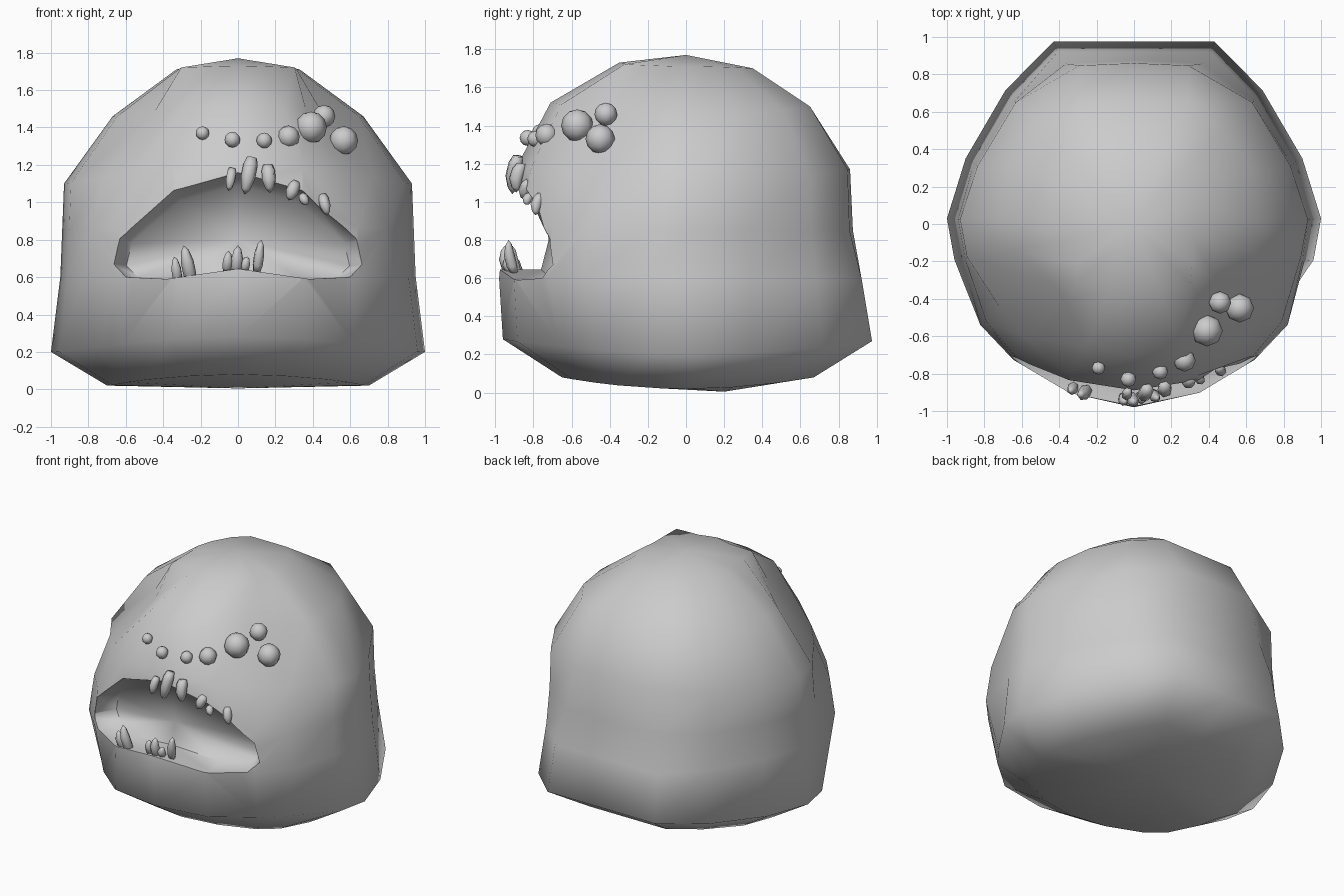
import bpy, bmesh, math
from mathutils import Vector

if "Cube" in bpy.data.objects:
    bpy.data.objects.remove(bpy.data.objects["Cube"])

grey = bpy.data.materials.new("warm grey")
grey.diffuse_color = (0.6, 0.6, 0.6, 1)
grey.use_nodes = True
grey.node_tree.nodes["Principled BSDF"].inputs["Base Color"].default_value = grey.diffuse_color


def make_object(name, bm):
    bmesh.ops.recalc_face_normals(bm, faces=bm.faces)
    mesh = bpy.data.meshes.new(name)
    bm.to_mesh(mesh)
    bm.free()
    mesh.materials.append(grey)
    for p in mesh.polygons:
        p.use_smooth = True
    ob = bpy.data.objects.new(name, mesh)
    bpy.context.collection.objects.link(ob)
    return ob


def bridge(bm, rings):
    for a, b in zip(rings, rings[1:]):
        for i in range(len(a)):
            j = (i + 1) % len(a)
            bm.faces.new((a[i], a[j], b[j], b[i]))


def fan(bm, ring, tip):
    for i in range(len(ring)):
        bm.faces.new((ring[i], ring[(i + 1) % len(ring)], tip))


# Head: stacked rings of one rounded outline, tilted towards front and back
HALF = [(0, -1), (.37, -.92), (.68, -.74), (.84, -.55), (.96, -.2), (1, .03),
        (.9, .36), (.68, .72), (.43, 1), (0, 1)]
OUTLINE = HALF + [(-x, y) for x, y in HALF[-2:0:-1]]
# half width, front y, back y, side z, front z, back z
RINGS = [(.70, -.65, .67, .02, .08, .08),
         (1.0, -.96, .975, .20, .28, .27),
         (.95, -.98, .92, .60, .60, .60),
         (.94, -.95, .875, .85, .88, .85),
         (.93, -.88, .86, 1.10, 1.20, 1.17),
         (.67, -.71, .65, 1.46, 1.52, 1.50),
         (.33, -.35, .35, 1.71, 1.73, 1.70)]
# ring number, outline point: x and y scale for flattened cheeks, hollow brow, round back
SHAPE = {(1, 2): (.91, .93), (1, 3): (.91, .91), (1, 7): (1.01, 1.02),
         (2, 3): (1.03, 1), (2, 7): (1, 1.03), (3, 7): (1, 1.04), (3, 8): (.9, .98),
         (4, 2): (.92, .93), (4, 3): (.92, .92), (4, 7): (1, 1.05), (4, 8): (.73, .985),
         (5, 2): (.8, .8), (5, 3): (.8, .8), (5, 6): (1.04, 1.2), (5, 7): (1.06, 1.09),
         (6, 2): (1.35, 1.25), (6, 3): (1.12, 1.1), (6, 7): (1.03, 1.03)}
bm = bmesh.new()
rings = []
for k, (hx, yf, yb, zs, zf, zb) in enumerate(RINGS):
    ring = []
    for i, (x, y) in enumerate(OUTLINE):
        end_y, end_z = (yf, zf) if y < 0 else (yb, zb)
        sx, sy = SHAPE.get((k, min(i, len(OUTLINE) - i)), (1, 1))
        ring.append(bm.verts.new((x * hx * sx, abs(y) * end_y * sy,
                                  zs + (end_z - zs) * y * y)))
    rings.append(ring)
bridge(bm, rings)
fan(bm, rings[0], bm.verts.new((0, .2, .005)))
fan(bm, rings[-1], bm.verts.new((0, 0, 1.77)))
head = make_object("head", bm)

# Mouth: recess narrowing inwards to a rounded back wall
MOUTH = [(0, 1.18), (.35, 1.08), (.64, .81), (.67, .67), (.60, .60), (.38, .59), (0, .645)]
mouth = MOUTH + [(-x, z) for x, z in MOUTH[-2:0:-1]]
bm = bmesh.new()
rings = []
for scale, drop, depth in ((1.0, 1.0, -.5), (1.0, 1.0, 0), (.89, .84, .17)):
    ring = []
    for x, z in mouth:
        lip_y = -.93 + .48 * x * x
        z2 = .62 + (z - .62) * drop if z > .66 else z
        ring.append(bm.verts.new((x * scale, lip_y + depth, z2)))
    rings.append(ring)
bridge(bm, rings)
bm.faces.new(rings[0])
fan(bm, rings[-1], bm.verts.new((0, -.72, .8)))
cutter = make_object("mouth_cutter", bm)
cutter.hide_render = True

cut = head.modifiers.new("mouth", "BOOLEAN")
cut.operation = "DIFFERENCE"
cut.solver = "EXACT"
cut.object = cutter
bpy.context.view_layer.objects.active = head
head.select_set(True)
bpy.ops.object.modifier_apply(modifier="mouth")
bpy.data.objects.remove(cutter)
bpy.ops.object.shade_smooth_by_angle(angle=math.radians(70))

# Eyes: uneven cluster running along the brow
EYES = [(-.19, -.77, 1.37, .036), (-.03, -.83, 1.335, .042), (.14, -.79, 1.33, .042),
        (.27, -.73, 1.35, .06), (.39, -.57, 1.40, .085), (.46, -.42, 1.46, .06),
        (.565, -.45, 1.33, .077)]
for x, y, z, r in EYES:
    bm = bmesh.new()
    bmesh.ops.create_uvsphere(bm, u_segments=8, v_segments=6, radius=r)
    bmesh.ops.translate(bm, verts=bm.verts, vec=(x, y, z))
    make_object("eye", bm)


# Teeth: six-sided spindles from root to tip
def tooth(name, root, tip, r):
    root, tip = Vector(root), Vector(tip)
    axis = tip - root
    turn = axis.to_track_quat('Z', 'Y')
    bm = bmesh.new()
    rings = []
    for t, f in ((0, .75), (.2, 1.05), (.55, 1.05), (.85, .65)):
        bow = Vector((0, -.4 * r * math.sin(math.pi * t), 0))
        rings.append([bm.verts.new(root + axis * t + bow + turn @ Vector(
            (f * r * math.cos(a * math.pi / 3), f * r * math.sin(a * math.pi / 3), 0)))
            for a in range(6)])
    bridge(bm, rings)
    bm.faces.new(rings[0])
    fan(bm, rings[-1], bm.verts.new(tip))
    make_object(name, bm)


for x, y, top, low, lean, r in [(-.03, -.89, 1.18, 1.06, -.02, .026),
                                (.075, -.88, 1.24, 1.04, -.04, .037),
                                (.16, -.86, 1.20, 1.05, .01, .036),
                                (.31, -.82, 1.11, 1.01, -.04, .032),
                                (.34, -.81, 1.04, .985, .03, .024),
                                (.45, -.76, 1.04, .93, .03, .028)]:
    tooth("upper_tooth", (x, y, top), (x + lean, y - .03, low), r)
for x, y, low, top, lean, r in [(-.32, -.86, .57, .71, -.02, .027),
                                (-.25, -.88, .58, .77, -.04, .033),
                                (-.06, -.92, .63, .74, .01, .026),
                                (-.01, -.92, .62, .77, .01, .031),
                                (.03, -.91, .63, .71, .02, .026),
                                (.10, -.90, .63, .80, .025, .027)]:
    tooth("lower_tooth", (x, y, low), (x + lean, y - .03, top), r)
